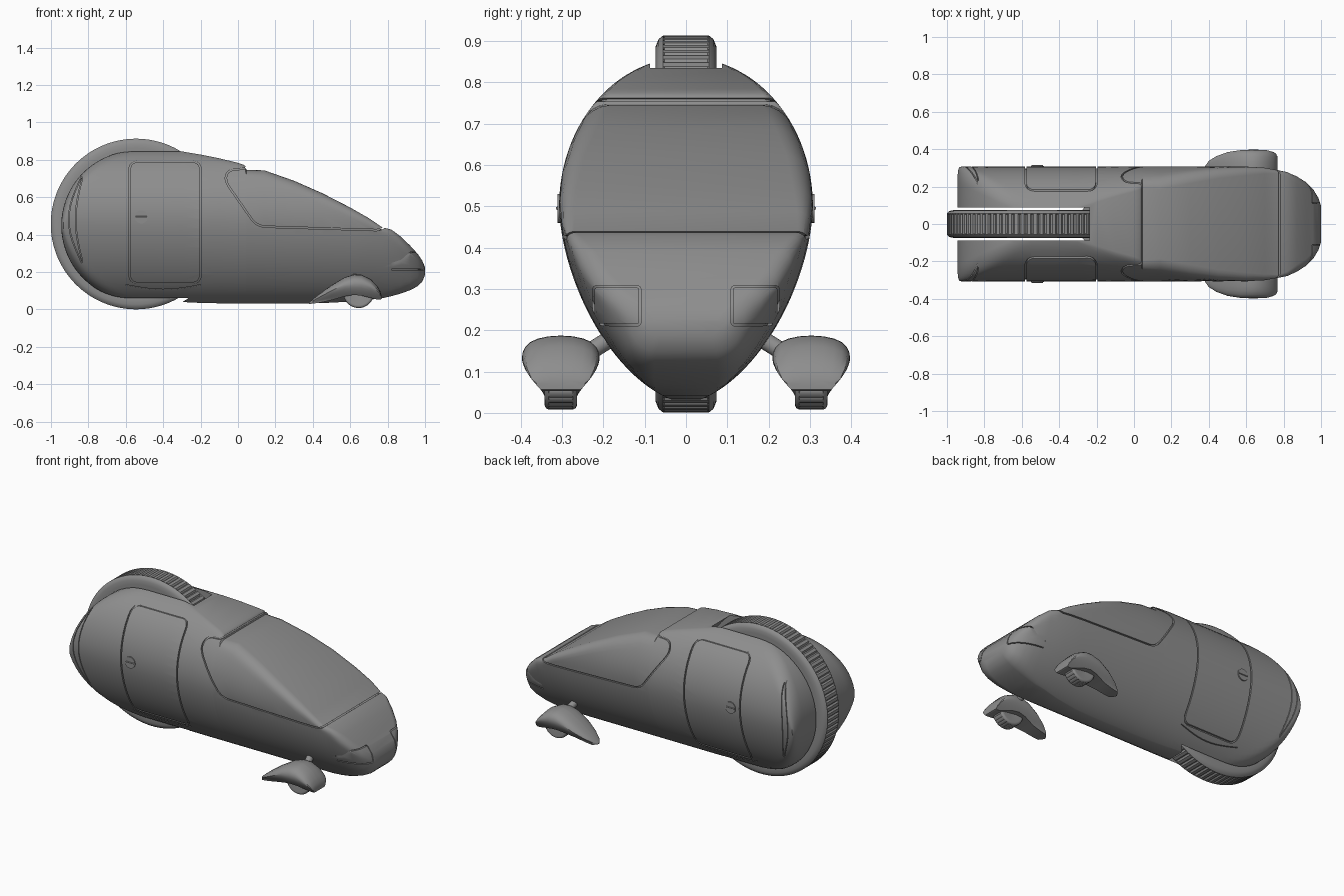
import bpy, bmesh
from math import sin, cos, pi, sqrt
from mathutils import Vector

cube = bpy.data.objects.get("Cube")
if cube:
    bpy.data.objects.remove(cube)

grey = bpy.data.materials.new("body grey")
grey.use_nodes = True
grey.diffuse_color = (0.27, 0.27, 0.27, 1)
grey.node_tree.nodes["Principled BSDF"].inputs["Base Color"].default_value = grey.diffuse_color


def loft(name, rings, closed=False):
    """Skin a list of equal closed rings; cap the ends unless the loft is closed."""
    bm = bmesh.new()
    rows = [[bm.verts.new(p) for p in ring] for ring in rings]
    n = len(rows[0])
    pairs = list(zip(rows, rows[1:])) + ([(rows[-1], rows[0])] if closed else [])
    for a, b in pairs:
        for i in range(n):
            j = (i + 1) % n
            bm.faces.new((a[i], a[j], b[j], b[i]))
    if not closed:
        bm.faces.new(rows[0])
        bm.faces.new(rows[-1])
    bmesh.ops.recalc_face_normals(bm, faces=bm.faces)
    mesh = bpy.data.meshes.new(name)
    bm.to_mesh(mesh)
    bm.free()
    mesh.materials.append(grey)
    obj = bpy.data.objects.new(name, mesh)
    bpy.context.collection.objects.link(obj)
    return obj


def smooth(obj):
    bpy.ops.object.select_all(action='DESELECT')
    obj.select_set(True)
    bpy.context.view_layer.objects.active = obj
    bpy.ops.object.shade_smooth_by_angle(angle=0.55)


def rod(name, start, end, radius, sides=32):
    a, b = Vector(start), Vector(end)
    turn = (b - a).to_track_quat('Z', 'Y')
    ring = [turn @ Vector((radius * cos(t), radius * sin(t), 0))
            for t in (2 * pi * i / sides for i in range(sides))]
    return loft(name, [[a + p for p in ring], [b + p for p in ring]])


def cut(obj, cutter):
    mod = obj.modifiers.new("cut", 'BOOLEAN')
    mod.operation = 'DIFFERENCE'
    mod.solver = 'EXACT'
    mod.use_self = True
    mod.object = cutter
    bpy.context.view_layer.objects.active = obj
    bpy.ops.object.modifier_apply(modifier=mod.name)


# Body shell: egg cross-section, trimmed by the side profile
def egg(z):
    if z < 0.5:
        return 0.307 * max(0, 1 - ((0.5 - z) / 0.475) ** 1.7) ** 0.6
    return 0.307 * sqrt(max(0, 1 - ((z - 0.5) / 0.36) ** 2))


# x, top, bottom, width factor, top rounding, bottom rounding
STATIONS = [
    (-0.42, .847, .045, 1, 0, 0), (-0.3, .845, .04, 1, 0, 0),
    (-0.2, .828, .035, 1, .01, 0), (-0.1, .808, .033, 1, .012, 0),
    (0, .784, .032, 1, .015, 0), (.03, .774, .032, 1, .015, 0),
    (.04, .765, .032, 1, .02, 0), (.046, .746, .032, 1, .03, 0),
    (.14, .744, .032, 1, .04, 0), (.3, .688, .032, 1, .045, 0),
    (.45, .622, .034, 1, .045, 0), (.6, .545, .042, 1, .045, 0),
    (.7, .488, .052, .99, .035, 0), (.77, .44, .06, .965, .02, .01),
    (.82, .427, .071, .945, .03, .02), (.87, .39, .085, .915, .05, .03),
    (.92, .342, .103, .85, .05, .04), (.96, .298, .124, .75, .05, .04),
    (.985, .262, .148, .63, .05, .04), (1, .225, .185, .5, .04, .04),
]


def section(x, top, low, factor, r_top, r_low, inset, n=24):
    lift = min(inset, (top - low) * 0.3)
    top, low = top - lift, low + lift
    side = []
    for i in range(n + 1):
        z = low + (top - low) * (1 - cos(pi * i / n)) / 2
        h = egg(z) * factor - inset
        for r, d in ((r_top, top - z), (r_low, z - low)):
            if d < r:
                h -= r - sqrt(max(0, r * r - (r - d) ** 2))
        side.append((max(h, 0.004), z))
    x *= 1 - inset
    return [(x, h, z) for h, z in side] + [(x, -h, z) for h, z in reversed(side)]


def make_body(name, inset):
    rings = []
    for k in range(20, -1, -1):
        u = sin(pi / 2 * k / 20.2)
        tall = 0.398 * sqrt(1 - u * u)
        r = 0.1 * u
        rings.append(section(-0.55 - 0.395 * u, .449 + tall, .449 - tall, 1, r, r, inset))
    return loft(name, rings + [section(*row, inset) for row in STATIONS])


body = make_body("body_shell", 0)
core = make_body("inner_body", 0.01)


# Panel seams: thin cutters that follow rounded outlines or open lines
def rounded(corners, radius, steps=6):
    pts = [Vector(c) for c in corners]
    out = []
    for i, p in enumerate(pts):
        a, b = pts[i - 1] - p, pts[(i + 1) % len(pts)] - p
        a = p + a.normalized() * min(radius, a.length * 0.45)
        b = p + b.normalized() * min(radius, b.length * 0.45)
        for s in range(steps + 1):
            t = s / steps
            out.append(a * (1 - t) ** 2 + p * 2 * t * (1 - t) + b * t * t)
    return out


def arc(start, end, bulge, steps=12):
    a, b, out = Vector(start), Vector(end), Vector(bulge)
    return [a.lerp(b, i / steps) + out * sin(pi * i / steps) for i in range(steps + 1)]


def seam(path, start, end, axis='Y', width=0.008, closed=True):
    n = len(path)
    rings = []
    for i, p in enumerate(path):
        after = path[(i + 1) % n] if closed else path[min(i + 1, n - 1)]
        before = path[i - 1] if closed else path[max(i - 1, 0)]
        d = (after - before).normalized() * width / 2
        a, b = p + Vector((-d.y, d.x)), p - Vector((-d.y, d.x))
        corners = ((a, start), (a, end), (b, end), (b, start))
        rings.append([(q.x, y, q.y) if axis == 'Y' else (y, q.x, q.y) for q, y in corners])
    return loft("seam_cutter", rings, closed)


windshield = rounded([(.787, .423), (.1, .444), (-.072, .69), (-.05, .75),
                      (.063, .752), (.068, .95), (.85, .95)], 0.05)
door = rounded([(-.58, .14), (-.2, .14), (-.2, .792), (-.58, .792)], 0.05)
lines = [arc((-.6, .131), (-.2, .131), (0, -.025)),
         arc((-.835, .25), (-.835, .712), (-.07, 0)),
         arc((-.832, .258), (-.832, .704), (-.036, 0))]

cutters = [seam(windshield, -.5, .5)]
for s in (-1, 1):
    cutters.append(seam(door, s * .1, s * .5))
    cutters += [seam(line, s * .095, s * .5, width=.004, closed=False) for line in lines]
    lamp = rounded([(s * .111, .212), (s * .224, .214), (s * .224, .306), (s * .111, .306)], .01)
    cutters.append(seam(lamp, .82, 1.1, 'X', .005))
slot = rod("wheel_slot_cutter", (-.545, -.087, .458), (-.545, .087, .458), .486, 96)
for c in cutters + [slot]:
    cut(body, c)
cut(core, slot)
for c in cutters + [slot]:
    bpy.data.objects.remove(c)
smooth(body)
smooth(core)


# Wheels with crosswise tread grooves between rounded shoulders
def wheel(name, centre, radius, half, bevel, pitches):
    rings = []
    for i in range(pitches * 4):
        drop = bevel * 0.4 if i % 4 == 0 else 0
        a = 2 * pi * i / (pitches * 4)
        edge = [(half * .8, .001), (half, radius - 2.5 * bevel),
                (half * .99, radius - 1.3 * bevel), (half * .9, radius - .45 * bevel),
                (half * .75, radius), (half * .7, radius - drop)]
        profile = edge + [(-y, r) for y, r in reversed(edge)]
        rings.append([Vector(centre) + Vector((r * cos(a), y, r * sin(a))) for y, r in profile])
    smooth(loft(name, rings, True))


wheel("rear_wheel", (-.545, 0, .457), .456, .074, .02, 84)


# Front wheels, teardrop fenders, struts and door handles
def teardrop(z):
    if z > .14:
        return .095 * sqrt(max(0, 1 - ((z - .14) / .05) ** 2))
    return .038 + .057 * sin(pi / 2 * max(0, (z - .045) / .095))


FENDER = [(.38, .036, .03, .006), (.4, .055, .031, .035), (.44, .087, .037, .062),
          (.5, .13, .05, .084), (.57, .172, .07, .095), (.62, .187, .078, .095),
          (.66, .186, .074, .095), (.71, .162, .062, .095), (.745, .125, .053, .09),
          (.76, .1, .053, .08), (.766, .08, .056, .06)]
for s, side in ((1, "left"), (-1, "right")):
    rings = []
    for x, top, low, half in FENDER:
        edge = []
        for i in range(13):
            t = (1 - cos(pi * i / 12)) / 2
            z = low + t * (top - low)
            edge.append((max(.001, min(half * (1 - t ** 6) ** .5, teardrop(z))), z))
        shape = edge + [(-y, z) for y, z in reversed(edge)]
        rings.append([(x, s * .303 + y, z) for y, z in shape])
    smooth(loft(side + "_fender", rings))
    wheel(side + "_front_wheel", (.645, s * .303, .09), .082, .039, .006, 26)
    smooth(rod(side + "_strut", (.615, s * .15, .2), (.64, s * .27, .125), .021))
    smooth(rod(side + "_door_handle", (-.517, s * .28, .495), (-.517, s * .311, .495), .035))
    rod(side + "_handle_grip", (-.547, s * .311, .495), (-.487, s * .311, .495), .004, 8)
